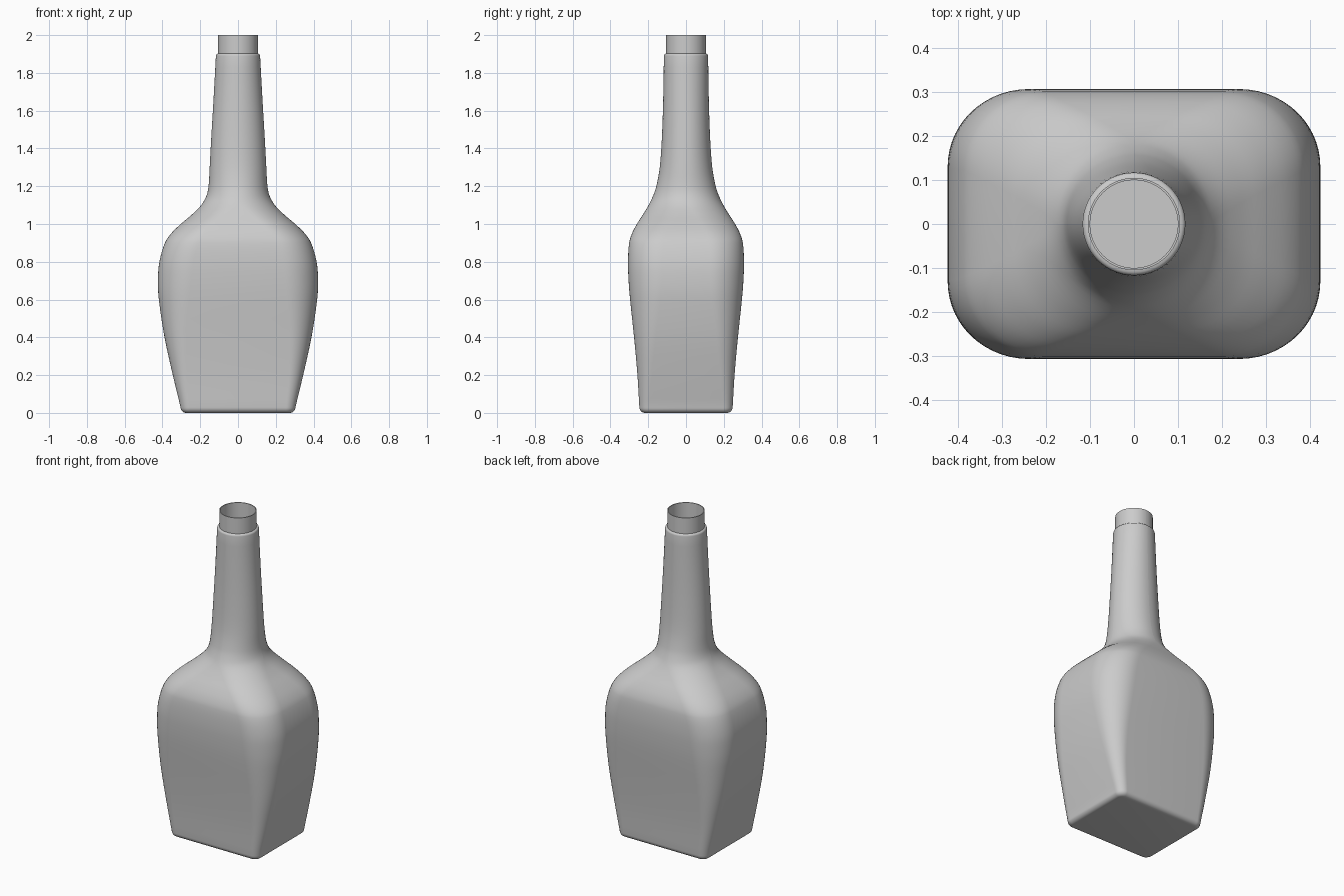
import bpy
import bmesh
import math

default_cube = bpy.data.objects.get("Cube")
if default_cube:
    bpy.data.objects.remove(default_cube, do_unlink=True)

CORNER_STEPS = 14
ROW_STEPS = 4

# Body stations: height, half width, half depth, corner radius
STATIONS = [
    (0.03, 0.304, 0.247, 0.05),
    (0.2, 0.345, 0.257, 0.075),
    (0.4, 0.389, 0.275, 0.115),
    (0.6, 0.419, 0.296, 0.16),
    (0.7, 0.424, 0.304, 0.175),
    (0.8, 0.416, 0.307, 0.18),
    (0.9, 0.387, 0.301, 0.18),
    (0.95, 0.354, 0.286, 0.18),
    (1.0, 0.303, 0.26, 0.18),
    (1.05, 0.244, 0.228, 0.18),
    (1.1, 0.195, 0.198, 0.18),
    (1.15, 0.167, 0.174, 0.18),
    (1.2, 0.156, 0.157, 0.18),
    (1.3, 0.15, 0.139, 0.18),
    (1.45, 0.142, 0.128, 0.18),
    (1.65, 0.13, 0.121, 0.18),
    (1.89, 0.117, 0.117, 0.18),
]


def make_material(name, colour):
    material = bpy.data.materials.new(name)
    material.use_nodes = True
    material.diffuse_color = colour
    shader = next(n for n in material.node_tree.nodes if n.type == "BSDF_PRINCIPLED")
    shader.inputs["Base Color"].default_value = colour
    return material


def slope(index, channel):
    """Finite-difference tangent of one station channel along the height."""
    before = STATIONS[max(index - 1, 0)]
    after = STATIONS[min(index + 1, len(STATIONS) - 1)]
    return (after[channel] - before[channel]) / (after[0] - before[0])


def blend(index, channel, t):
    """Cubic Hermite interpolation between two neighbouring stations."""
    low, high = STATIONS[index], STATIONS[index + 1]
    span = high[0] - low[0]
    smooth = t * t * (3 - 2 * t)
    rise = t * (1 - t) ** 2 * slope(index, channel)
    fall = t * t * (t - 1) * slope(index + 1, channel)
    return low[channel] * (1 - smooth) + high[channel] * smooth + span * (rise + fall)


def body_rows():
    rows = []
    for index in range(len(STATIONS) - 1):
        for step in range(ROW_STEPS):
            t = step / ROW_STEPS
            rows.append([blend(index, channel, t) for channel in range(4)])
    rows.append(list(STATIONS[-1]))
    return rows


def inset_row(row, height, amount):
    _, width, depth, radius = row
    return [height, width - amount, depth - amount, max(radius - amount, 0.02)]


def section(bm, row):
    """Rounded rectangle that turns into an ellipse when the radius is large."""
    height, width, depth, radius = row
    rx, ry = min(radius, width * 0.9999), min(radius, depth * 0.9999)
    ring = []
    for corner in range(4):
        sign_x = 1 if corner in (0, 3) else -1
        sign_y = 1 if corner < 2 else -1
        for step in range(CORNER_STEPS + 1):
            angle = (corner + step / CORNER_STEPS) * math.pi / 2
            x = sign_x * (width - rx) + rx * math.cos(angle)
            y = sign_y * (depth - ry) + ry * math.sin(angle)
            ring.append(bm.verts.new((x, y, height)))
    return ring


def loft(name, rows, material, close_start=False, close_end=False):
    bm = bmesh.new()
    rings = [section(bm, row) for row in rows]
    for lower, upper in zip(rings, rings[1:]):
        for i in range(len(lower)):
            j = (i + 1) % len(lower)
            bm.faces.new((lower[i], lower[j], upper[j], upper[i]))
    if close_start:
        bm.faces.new(list(reversed(rings[0])))
    if close_end:
        bm.faces.new(rings[-1])
    mesh = bpy.data.meshes.new(name)
    bm.to_mesh(mesh)
    bm.free()
    mesh.materials.append(material)
    obj = bpy.data.objects.new(name, mesh)
    bpy.context.collection.objects.link(obj)
    bpy.ops.object.select_all(action="DESELECT")
    obj.select_set(True)
    bpy.context.view_layer.objects.active = obj
    bpy.ops.object.shade_smooth_by_angle(angle=math.radians(40))
    return obj


grey = make_material("plain_grey", (0.6, 0.6, 0.6, 1))
body = body_rows()

# Rounded foot edge, quarter circle in profile
BEVEL = 0.03
foot = []
for step in range(6):
    angle = step / 6 * math.pi / 2
    foot.append(inset_row(body[0], BEVEL * (1 - math.sin(angle + 0)) if step == 0
                          else BEVEL * (1 - math.sin(angle)), BEVEL * (1 - math.cos(angle))))
foot = [inset_row(body[0], BEVEL * (1 - math.cos(a)), BEVEL * (1 - math.sin(a)))
        for a in (step / 6 * math.pi / 2 for step in range(6))]

# Rounded shoulder at the top of the neck
LIP = 0.012
lip = [inset_row(body[-1], body[-1][0] + LIP * math.sin(a), LIP * (1 - math.cos(a)))
       for a in (step / 4 * math.pi / 2 for step in range(1, 5))]

# Bottle shell with its bottom
loft("bottle_body", foot + body + lip, grey, close_start=True)


def circle_row(height, radius):
    return [height, radius, radius, radius]


# Thin mouth collar, outside up, over the rim and down the inside
loft("mouth_collar", [circle_row(1.9, 0.105), circle_row(2.0, 0.105),
                      circle_row(2.0, 0.1), circle_row(1.9, 0.1)], grey)

# Inner wall and inner floor, seen through the open mouth
WALL = 0.008
inner = [inset_row(row, row[0], WALL) for row in reversed(body[1:])]
inner.append(inset_row(body[0], WALL, BEVEL))
loft("inner_wall", [circle_row(1.9, 0.1)] + inner, grey, close_end=False)
loft("inner_floor", [inner[-1], inset_row(body[0], WALL, 0.1)], grey, close_end=True)
